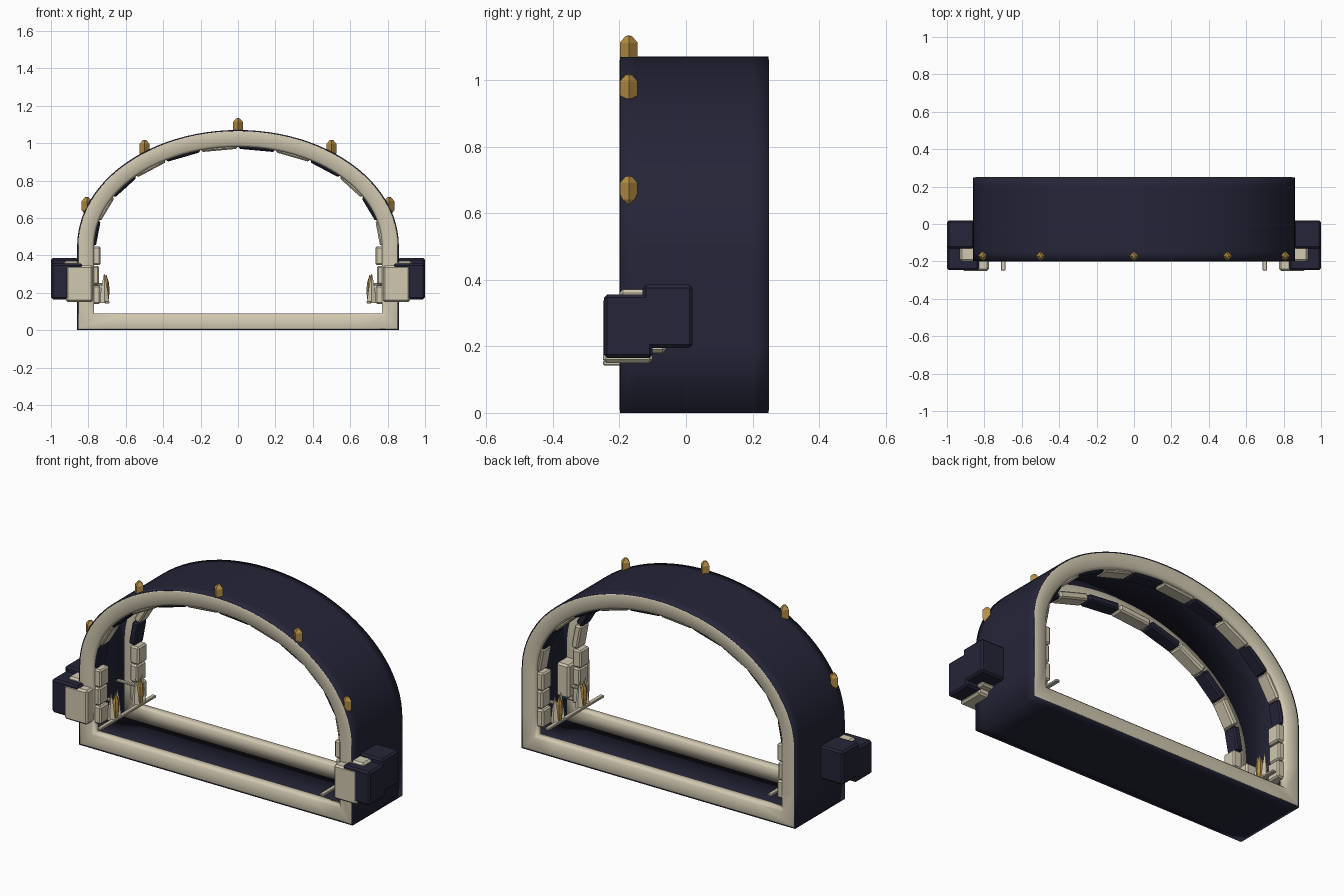
import bpy, bmesh, math
from mathutils import Matrix, Vector

cube = bpy.data.objects.get("Cube")
if cube:
    bpy.data.objects.remove(cube, do_unlink=True)

HALF, SPRING, RISE = 0.86, 0.45, 0.62
FRONT, BACK = -0.2, 0.25


def material(name, rgb):
    mat = bpy.data.materials.new(name)
    mat.use_nodes = True
    mat.diffuse_color = (*rgb, 1)
    mat.node_tree.nodes["Principled BSDF"].inputs["Base Color"].default_value = (*rgb, 1)
    return mat


NAVY = material("dark navy", (0.018, 0.018, 0.04))
CREAM = material("cream stone", (0.64, 0.58, 0.44))
GOLD = material("gold", (0.46, 0.27, 0.06))


def finish(bm, name, mat, smooth=False):
    bmesh.ops.recalc_face_normals(bm, faces=bm.faces[:])
    for f in bm.faces:
        f.smooth = smooth
    mesh = bpy.data.meshes.new(name)
    bm.to_mesh(mesh)
    bm.free()
    mesh.materials.append(mat)
    obj = bpy.data.objects.new(name, mesh)
    bpy.context.collection.objects.link(obj)
    return obj


def arch_point(u, angle):
    """Point on the arch curve, inset by u from the outside."""
    return ((HALF - u) * math.cos(angle), SPRING + (RISE - u) * math.sin(angle))


def outline(u, steps=48):
    side = HALF - u
    pts = [(-side, u), (-side + 0.15, u), (side - 0.15, u), (side, u), (side, 0.2)]
    pts += [arch_point(u, math.pi * i / steps) for i in range(steps + 1)]
    return pts + [(-side, 0.2)]


def sweep_arch(name, section, mat):
    """Sweep a closed (inset, y) section around the arch outline."""
    bm = bmesh.new()
    loops = [[bm.verts.new((x, y, z)) for x, z in outline(u)] for u, y in section]
    for a, b in zip(loops, loops[1:] + loops[:1]):
        for i in range(len(a)):
            j = (i + 1) % len(a)
            bm.faces.new((a[i], a[j], b[j], b[i]))
    return finish(bm, name, mat, True)


def block(name, centre, size, mat, turn=0, bevel=0.008):
    """Bevelled box, turned about the y axis."""
    bm = bmesh.new()
    bmesh.ops.create_cube(bm, size=1, matrix=Matrix.Diagonal((*size, 1)))
    bmesh.ops.bevel(bm, geom=bm.edges[:], offset=bevel, segments=1, affect='EDGES')
    bm.transform(Matrix.Translation(centre) @ Matrix.Rotation(turn, 4, 'Y'))
    return finish(bm, name, mat)


def box_between(name, low, high, mat, bevel=0.01):
    low, high = Vector(low), Vector(high)
    return block(name, (low + high) / 2, high - low, mat, bevel=bevel)


def turned(name, profile, sides, location, mat, scale=(1, 1, 1)):
    """Faceted body from a (radius, height) profile."""
    bm = bmesh.new()
    rings = []
    for r, z in profile:
        rings.append([bm.verts.new((r * math.cos(math.tau * i / sides) * scale[0],
                                    r * math.sin(math.tau * i / sides) * scale[1], z))
                      for i in range(sides)])
    for a, b in zip(rings, rings[1:]):
        for i in range(sides):
            j = (i + 1) % sides
            bm.faces.new((a[i], a[j], b[j], b[i]))
    bm.faces.new(rings[0])
    bm.faces.new(rings[-1])
    bm.transform(Matrix.Translation(location))
    return finish(bm, name, mat)


# Thin tunnel wall
sweep_arch("tunnel_shell", [(0, FRONT + 0.002), (0, FRONT + 0.05), (0, BACK - 0.05),
                            (0, BACK - 0.002), (0.01, BACK - 0.002), (0.01, FRONT + 0.002)], NAVY)

# Rounded frames at both mouths
for name, face, d in (("front_frame", FRONT, 1), ("back_frame", BACK, -1)):
    sweep_arch(name, [(0.003, face + 0.003 * d), (0.012, face), (0.078, face),
                      (0.09, face + 0.012 * d), (0.09, face + 0.045 * d),
                      (0.08, face + 0.055 * d), (0.003, face + 0.055 * d)], CREAM)

# Lining stones around the inside of both mouths
STONES = 12
for end, y in (("front", FRONT + 0.055), ("back", BACK - 0.055)):
    for i in range(STONES):
        x0, z0 = arch_point(0.08, math.pi * (1 - i / STONES))
        x1, z1 = arch_point(0.08, math.pi * (1 - (i + 1) / STONES))
        length = math.hypot(x1 - x0, z1 - z0) * 0.95
        block(f"{end}_arch_stone_{i + 1}", ((x0 + x1) / 2, y, (z0 + z1) / 2),
              (length, 0.08, 0.04), CREAM if i % 2 else NAVY, -math.atan2(z1 - z0, x1 - x0))
    for side, s in (("left", 1), ("right", -1)):
        for k in range(3):
            depth = 0.055 if k != 1 else 0.048
            block(f"{end}_{side}_jamb_stone_{k + 1}",
                  (s * (0.79 - depth / 2), y, 0.19 + 0.104 * k), (depth, 0.08, 0.1), CREAM)

# Gold finials along the front edge
for i in range(5):
    x, z = arch_point(0.01, math.radians(18 + 36 * i))
    turned(f"finial_{i + 1}", [(0.016, -0.035), (0.027, -0.02), (0.027, 0.03), (0.01, 0.05),
                               (0.002, 0.052)], 4, (x, -0.172, z + 0.022), GOLD)

for side, s in (("left", 1), ("right", -1)):
    # Stepped corner blocks outside the wall
    for name, low, high, mat in (
            ("front_cream_block", (0.775, -0.25, 0.15), (0.92, -0.1, 0.345), CREAM),
            ("front_navy_block", (0.83, -0.247, 0.165), (1.0, -0.1, 0.356), NAVY),
            ("rear_cream_block", (0.78, -0.2, 0.18), (0.93, -0.06, 0.37), CREAM),
            ("rear_navy_block", (0.853, -0.13, 0.195), (1.0, 0.02, 0.385), NAVY)):
        xs = sorted((s * low[0], s * high[0]))
        box_between(f"{side}_{name}", (xs[0], *low[1:]), (xs[1], *high[1:]), mat)

    # Long low rail inside the wall
    block(f"{side}_rail", (s * 0.7, 0, 0.15), (0.024, 0.498, 0.014), CREAM, bevel=0.003)

    # Spiked ornaments standing over the rail
    for end, y in (("front", -0.09), ("back", 0.13)):
        turned(f"{side}_{end}_gold_spike", [(0.012, 0.15), (0.018, 0.2), (0.016, 0.25),
                                            (0.002, 0.295)], 6, (s * 0.705, y, 0), GOLD)
        for k in (-1, 1):
            turned(f"{side}_{end}_spike_leaf_{k + 2}", [(0.026, 0.145), (0.017, 0.22), (0.002, 0.3)],
                   4, (s * 0.715, y + k * 0.028, 0), CREAM, (1, 0.5, 1))
        block(f"{side}_{end}_spike_bracket", (s * 0.78, y, 0.245), (0.14, 0.02, 0.012),
              CREAM, bevel=0.003)
